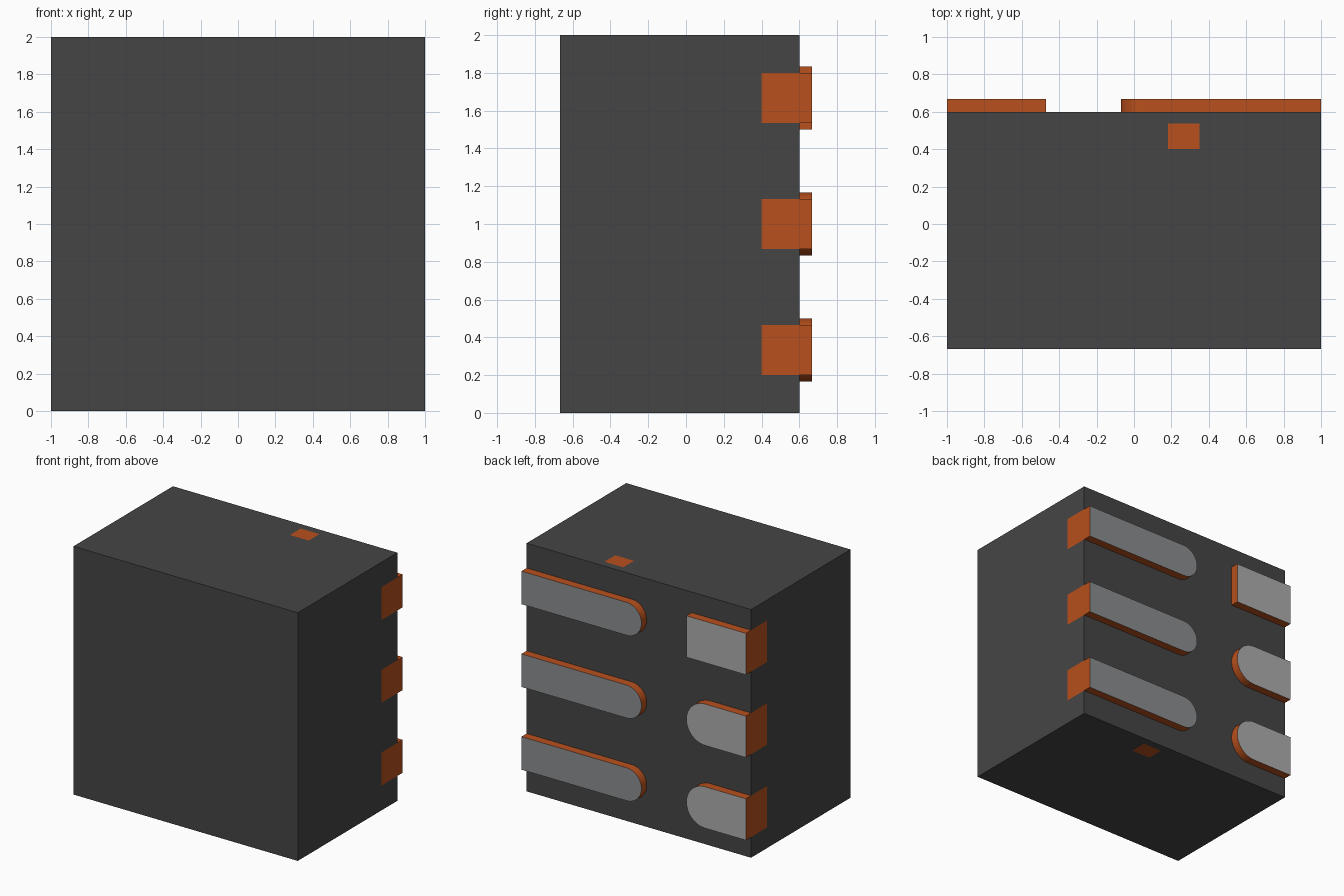
import bpy, bmesh, math

if "Cube" in bpy.data.objects:
    bpy.data.objects.remove(bpy.data.objects["Cube"])

Y_FRONT, Y_BACK, Y_PAD = -0.667, 0.6, 0.667
ROWS = (1 / 3, 1.0, 5 / 3)


def material(name, rgb):
    m = bpy.data.materials.new(name)
    m.diffuse_color = (*rgb, 1)
    m.use_nodes = True
    m.node_tree.nodes["Principled BSDF"].inputs["Base Color"].default_value = m.diffuse_color
    return m


DARK = material("dark_body", (0.06, 0.06, 0.06))
COPPER = material("copper", (0.48, 0.08, 0.012))
PLATE_LONG = material("plate_long", (0.26, 0.27, 0.28))
PLATE_SHORT = material("plate_short", (0.42, 0.42, 0.42))


def add_box(bm, lo, hi):
    verts = bmesh.ops.create_cube(bm, size=1)["verts"]
    for v in verts:
        v.co = [(a + b) / 2 + c * (b - a) for a, b, c in zip(lo, hi, v.co)]


def make_object(name, bm, mats):
    bmesh.ops.recalc_face_normals(bm, faces=bm.faces[:])
    mesh = bpy.data.meshes.new(name)
    bm.to_mesh(mesh)
    bm.free()
    for m in mats:
        mesh.materials.append(m)
    obj = bpy.data.objects.new(name, mesh)
    bpy.context.collection.objects.link(obj)
    return obj


cutter_bm = bmesh.new()


def make_pad(name, side, tip, z, half, rounded, plate):
    """Raised contact on the back, wrapping flush onto the side face."""
    bm = bmesh.new()
    if rounded:
        n = 24
        angles = [-math.pi / 2 + math.pi * i / n for i in range(n + 1)]
        end = [(tip + side * half * (1 - math.cos(a)), z + half * math.sin(a))
               for a in angles]
    else:
        end = [(tip, z - half), (tip, z + half)]
    outline = [(side, z - half)] + end + [(side, z + half)]
    base = bm.faces.new([bm.verts.new((x, Y_BACK, zz)) for x, zz in outline])
    new = bmesh.ops.extrude_face_region(bm, geom=[base], use_keep_orig=True)["geom"]
    for g in new:
        if isinstance(g, bmesh.types.BMVert):
            g.co.y = Y_PAD
    for f in bm.faces:
        if all(abs(v.co.y - Y_PAD) < 1e-4 for v in f.verts):
            f.material_index = 1
    # side wrap
    x0, x1 = sorted((side * 0.95, side))
    add_box(bm, (x0, 0.4, z - half), (x1, Y_BACK, z + half))
    c0, c1 = sorted((side * 0.95, side * 1.1))
    add_box(cutter_bm, (c0, 0.4, z - half), (c1, 0.8, z + half))
    obj = make_object(name, bm, [COPPER, plate])
    bpy.context.view_layer.objects.active = obj
    obj.select_set(True)
    bpy.ops.object.shade_smooth_by_angle(angle=math.radians(30))
    obj.select_set(False)


# contacts: three long on the right, three short on the left (top one square)
for i, z in enumerate(ROWS):
    make_pad(f"long_contact_{i + 1}", 1, -0.07, z, 0.133, True, PLATE_LONG)
    make_pad(f"short_contact_{i + 1}", -1, -0.47, z, 0.167, i < 2, PLATE_SHORT)

# flush tie-bar ends on top and bottom
for name, z0, z1, c0, c1 in (("top_tie_bar", 1.95, 2, 1.95, 2.1),
                             ("bottom_tie_bar", 0, 0.05, -0.1, 0.05)):
    bm = bmesh.new()
    add_box(bm, (0.183, 0.4, z0), (0.35, 0.537, z1))
    add_box(cutter_bm, (0.183, 0.4, c0), (0.35, 0.537, c1))
    make_object(name, bm, [COPPER])

# main block with pockets for the flush metal
bm = bmesh.new()
add_box(bm, (-1, Y_FRONT, 0), (1, Y_BACK, 2))
body = make_object("body", bm, [DARK])
cutter = make_object("pocket_cutter", cutter_bm, [DARK])
cutter.hide_render = True
mod = body.modifiers.new("pockets", "BOOLEAN")
mod.operation = "DIFFERENCE"
mod.solver = "EXACT"
mod.object = cutter
bpy.context.view_layer.objects.active = body
bpy.ops.object.modifier_apply(modifier=mod.name)
bpy.data.objects.remove(cutter)
